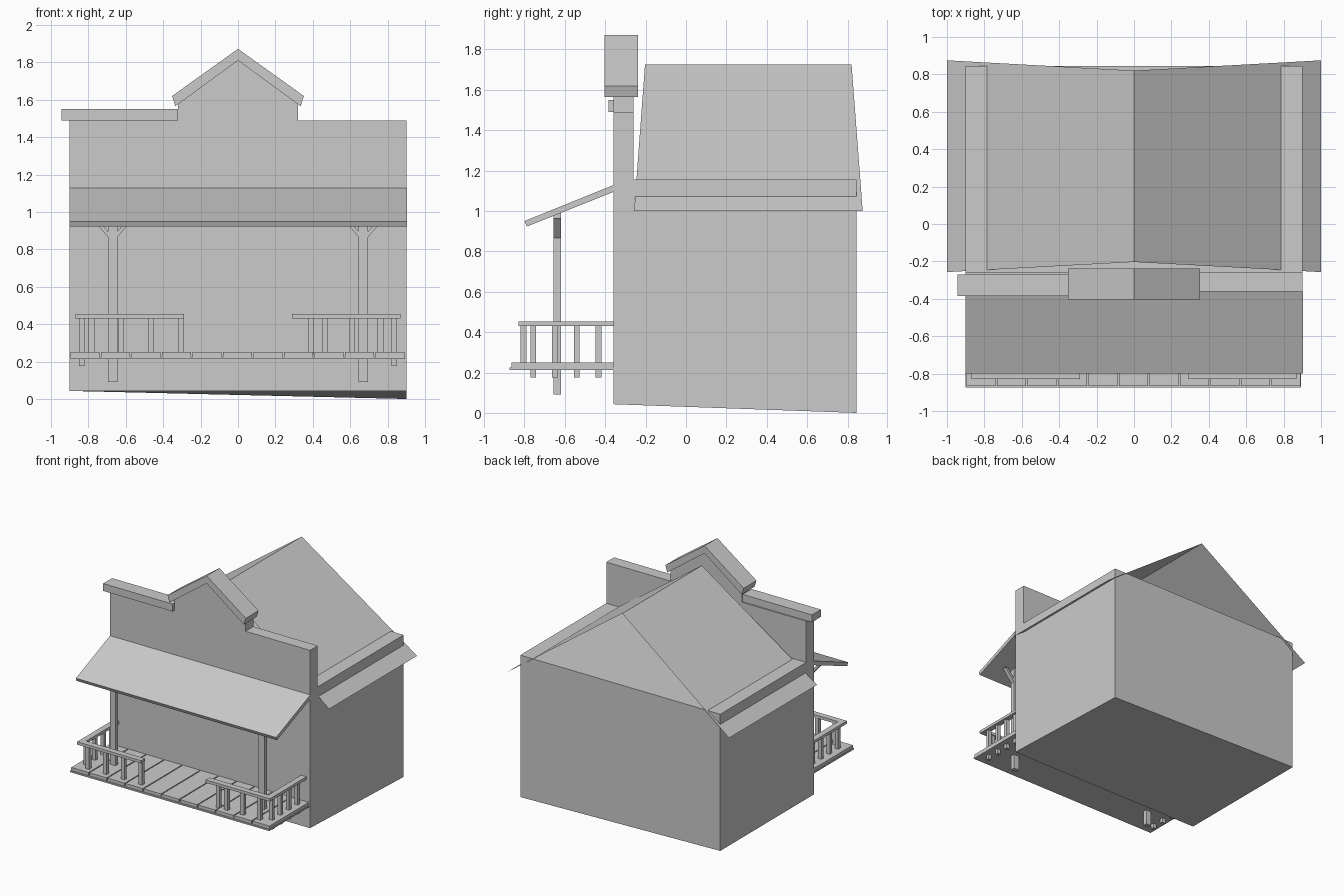
import bpy, bmesh, math
from mathutils import Vector

if "Cube" in bpy.data.objects:
    bpy.data.objects.remove(bpy.data.objects["Cube"])

grey = bpy.data.materials.new("plain_grey")
grey.use_nodes = True
COLOUR = (0.6, 0.6, 0.6, 1)
grey.diffuse_color = COLOUR
grey.node_tree.nodes["Principled BSDF"].inputs["Base Color"].default_value = COLOUR


def finish(name, bm, normals=True):
    if normals:
        bmesh.ops.recalc_face_normals(bm, faces=bm.faces)
    mesh = bpy.data.meshes.new(name)
    bm.to_mesh(mesh)
    bm.free()
    mesh.materials.append(grey)
    obj = bpy.data.objects.new(name, mesh)
    bpy.context.collection.objects.link(obj)
    return obj


def box(name, x, y, z):
    bm = bmesh.new()
    bmesh.ops.create_cube(bm, size=1)
    for v in bm.verts:
        v.co = [(r[0] + r[1]) / 2 + c * (r[1] - r[0]) for r, c in zip((x, y, z), v.co)]
    return finish(name, bm)


def prism(name, outline, axis, lo, hi):
    """Extrude an outline along x or y; its points are (other axis, z)."""
    bm = bmesh.new()
    place = (lambda p: (lo, p[0], p[1])) if axis == "x" else (lambda p: (p[0], lo, p[1]))
    face = bm.faces.new([bm.verts.new(place(p)) for p in outline])
    new = bmesh.ops.extrude_face_region(bm, geom=[face])["geom"]
    offset = Vector((hi - lo, 0, 0)) if axis == "x" else Vector((0, hi - lo, 0))
    bmesh.ops.translate(bm, vec=offset, verts=[v for v in new if isinstance(v, bmesh.types.BMVert)])
    return finish(name, bm)


FRONT, BACK, HALF, WALL_TOP = -0.36, 0.845, 0.9, 1.155

# House body, with one rear corner reaching lower
body = box("house_body", (-HALF, HALF), (FRONT, BACK), (0.043, WALL_TOP))
for v in body.data.vertices:
    if v.co.x > 0 and v.co.y > 0 and v.co.z < 0.1:
        v.co.z = 0

# False front with stepped gable
half = [(HALF, WALL_TOP), (HALF, 1.49), (0.32, 1.49), (0.32, 1.585)]
outline = half + [(0, 1.81)] + [(-x, z) for x, z in reversed(half)]
prism("false_front", outline, "y", FRONT, -0.26)

# Trim on the gable and on one shoulder
trim = [(0, 1.81), (0.335, 1.565), (0.352, 1.62), (0, 1.872),
        (-0.352, 1.62), (-0.335, 1.565)]
prism("gable_trim", trim, "y", -0.403, -0.238)
box("shoulder_trim", (-0.945, -0.32), (-0.385, -0.27), (1.49, 1.55))

# Thin open-ended pitched roof
bm = bmesh.new()
ridge = [bm.verts.new((0, y, 1.725)) for y in (-0.203, 0.82)]
for s in (-1, 1):
    eave = [bm.verts.new((s, y, 1.0)) for y in (-0.257, 0.875)]
    loop = [ridge[0], ridge[1], eave[1], eave[0]]
    bm.faces.new(loop if s < 0 else loop[::-1])
for f in bm.faces:
    f.normal_update()
    if f.normal.z < 0:
        f.normal_flip()
finish("main_roof", bm, normals=False)

# Porch awning
prism("porch_awning", [(FRONT, 1.128), (-0.8, 0.95), (-0.788, 0.923), (FRONT, 1.094)],
      "x", -HALF, 0.903)

# Porch deck: under-board with separate planks
box("deck_base", (-0.9, 0.893), (-0.873, FRONT), (0.213, 0.225))
PLANKS = 11
step = 1.793 / PLANKS
for i in range(PLANKS):
    x = -0.9 + i * step
    box(f"deck_plank_{i + 1}", (x + 0.004, x + step - 0.004), (-0.865, FRONT), (0.222, 0.25))

# Posts, braces and railings on both sides
front_balusters = {-1: (0.783, 0.625, 0.465, 0.305), 1: (0.763, 0.61, 0.465, 0.39)}
for s, side in ((-1, "right"), (1, "left")):
    def span(a, b):
        return (min(s * a, s * b), max(s * a, s * b))

    box(f"porch_post_{side}", span(0.645, 0.695), (-0.655, -0.62), (0.09, 0.99))
    for d in (-1, 1):
        c = s * 0.67
        brace = [(c + d * 0.025, 0.865), (c + d * 0.025, 0.895),
                 (c + d * 0.085, 0.965), (c + d * 0.11, 0.965)]
        prism(f"post_brace_{side}_{'outer' if d == s else 'inner'}", brace, "y", -0.655, -0.62)

    rail_z = (0.43, 0.453)
    box(f"front_rail_{side}", span(0.29, 0.868), (-0.83, -0.782), rail_z)
    box(f"side_rail_{side}", span(0.82, 0.868), (-0.785, FRONT), rail_z)
    for i, x in enumerate(front_balusters[s]):
        box(f"front_baluster_{side}_{i + 1}", span(x - 0.016, x + 0.016),
            (-0.82, -0.79), (0.24, 0.435))
    for i in range(4):
        y = -0.757 + i * 0.108
        box(f"side_baluster_{side}_{i + 1}", span(0.82, 0.85), (y - 0.014, y + 0.014), (0.175, 0.435))
